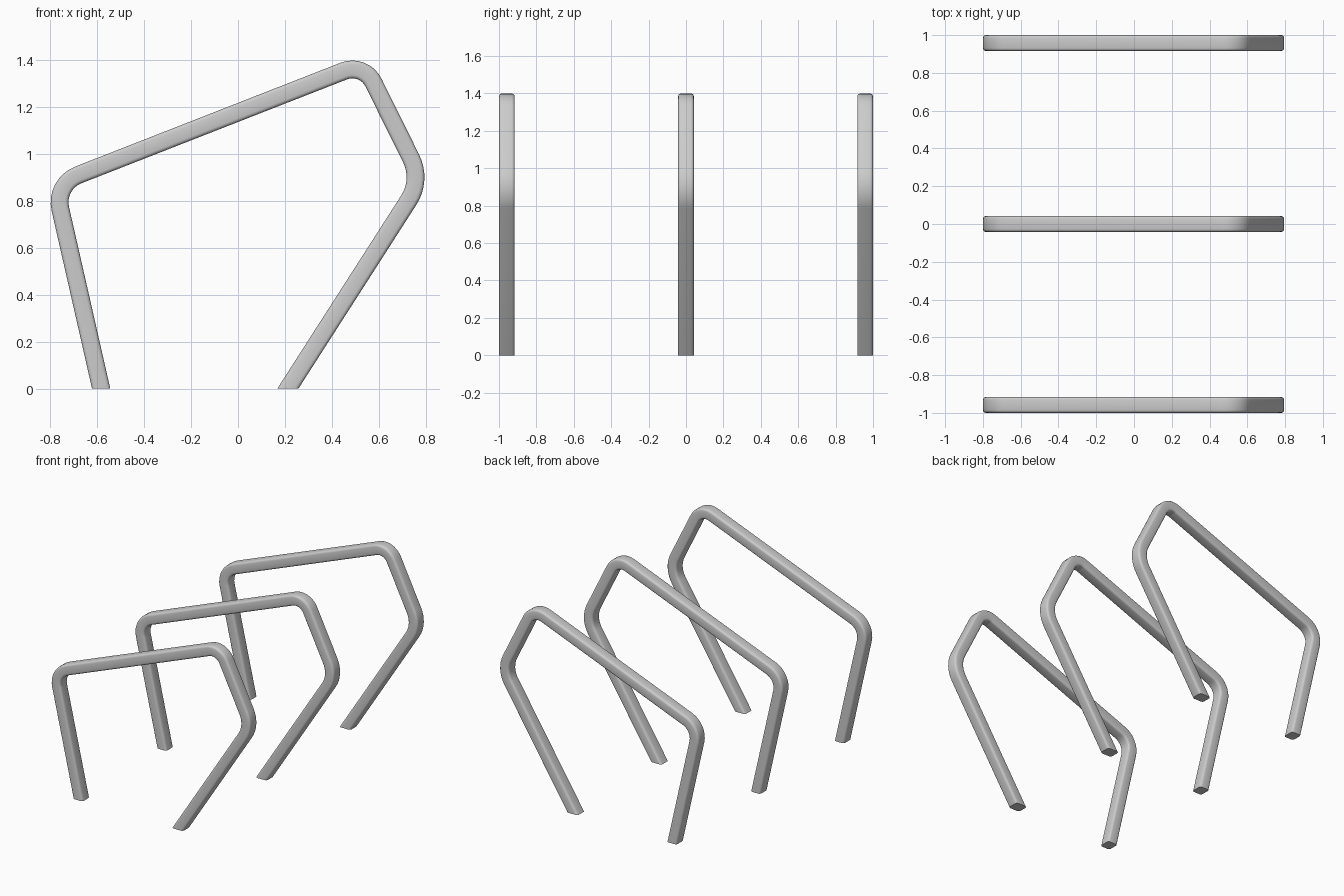
import bpy, bmesh, math
from mathutils import Vector

if "Cube" in bpy.data.objects:
    bpy.data.objects.remove(bpy.data.objects["Cube"])

HALF_IN, HALF_Y, BEVEL = 0.038, 0.042, 0.015   # tube half sizes and edge rounding

# Centre line of a hoop: (x, z, bend radius)
corners = [(-0.584, 0, 0), (-0.782, 0.872, 0.125), (0.537, 1.388, 0.1),
           (0.784, 0.89, 0.18), (0.213, 0, 0)]


def rounded_path(pts, steps=8):
    """Points, each with an in-plane offset direction, along a filleted path."""
    P = [Vector(p[:2]) for p in pts]
    out = []
    for i in range(1, len(P) - 1):
        a, b = (P[i - 1] - P[i]).normalized(), (P[i + 1] - P[i]).normalized()
        half = a.angle(b) / 2
        r = pts[i][2]
        centre = P[i] + (a + b).normalized() * (r / math.sin(half))
        t = r / math.tan(half)
        n0 = (P[i] + a * t - centre).normalized()
        n1 = (P[i] + b * t - centre).normalized()
        ang = n0.angle(n1)
        for k in range(steps + 1):
            f = k / steps
            n = (n0 * math.sin((1 - f) * ang) + n1 * math.sin(f * ang)) / math.sin(ang)
            out.append((centre + n * r, n))
    # Feet are cut level with the ground
    first, last = (P[1] - P[0]).normalized(), (P[-2] - P[-1]).normalized()
    out.insert(0, (P[0], Vector((-1 / first.y, 0))))
    out.append((P[-1], Vector((1 / last.y, 0))))
    # Mitre factor uses the true perpendicular width of each leg
    return out


def tube_profile(seg=3):
    """Square cross-section with rounded edges: (in-plane, y)."""
    pts = []
    for q, (sx, sy) in enumerate([(1, 1), (-1, 1), (-1, -1), (1, -1)]):
        for k in range(seg + 1):
            a = math.pi / 2 * (q + k / seg)
            pts.append((sx * (HALF_IN - BEVEL) + BEVEL * math.cos(a),
                        sy * (HALF_Y - BEVEL) + BEVEL * math.sin(a)))
    return pts


def make_hoop(name, y):
    bm = bmesh.new()
    prof = tube_profile()
    rings = [[bm.verts.new((p.x + n.x * u, v, p.y + n.y * u)) for u, v in prof]
             for p, n in rounded_path(corners)]
    m = len(prof)
    for r0, r1 in zip(rings, rings[1:]):
        for j in range(m):
            bm.faces.new((r0[j], r0[(j + 1) % m], r1[(j + 1) % m], r1[j]))
    bm.faces.new(rings[0])
    bm.faces.new(rings[-1])
    bmesh.ops.recalc_face_normals(bm, faces=bm.faces)
    mesh = bpy.data.meshes.new(name)
    bm.to_mesh(mesh)
    bm.free()
    ob = bpy.data.objects.new(name, mesh)
    ob.location.y = y
    bpy.context.collection.objects.link(ob)
    bpy.ops.object.select_all(action='DESELECT')
    ob.select_set(True)
    bpy.context.view_layer.objects.active = ob
    bpy.ops.object.shade_smooth_by_angle(angle=math.radians(40))


# Three identical hoops in a row
for label, y in (("front_hoop", -0.958), ("middle_hoop", 0), ("back_hoop", 0.958)):
    make_hoop(label, y)
